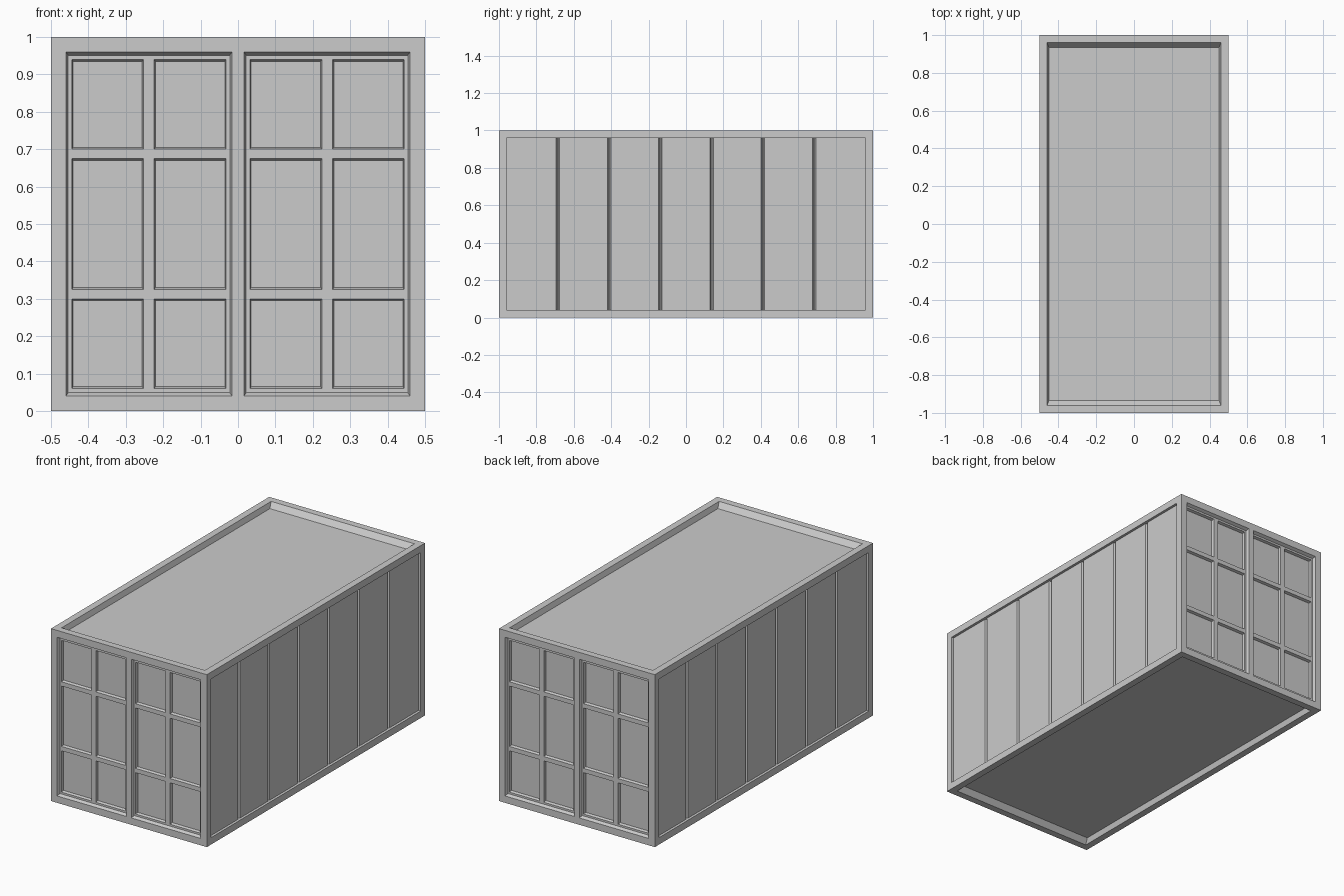
import bpy, bmesh
from mathutils import Vector, Matrix

if "Cube" in bpy.data.objects:
    bpy.data.objects.remove(bpy.data.objects["Cube"])


def face_frame(u, v, origin):
    """Local frame of a box side: u, v in plane, w pointing outwards."""
    u, v = Vector(u), Vector(v)
    m = Matrix((u, v, u.cross(v))).transposed().to_4x4()
    m.translation = Vector(origin)
    return m


def pocket(bm, frame, rect, d0, d1, su, sv):
    """Tapered cutter: opening rect at depth d0, shrunk by su, sv at depth d1."""
    u0, u1, v0, v1 = rect
    rings = []
    for t in (-0.4, 1.0):
        a, b, w = su * t, sv * t, -(d0 + (d1 - d0) * t)
        rings.append([bm.verts.new(frame @ Vector(p)) for p in (
            (u0 + a, v0 + b, w), (u1 - a, v0 + b, w),
            (u1 - a, v1 - b, w), (u0 + a, v1 - b, w))])
    top, low = rings
    bm.faces.new(top)
    bm.faces.new(low[::-1])
    for i in range(4):
        j = (i + 1) % 4
        bm.faces.new((top[i], low[i], low[j], top[j]))


def finish(bm, name, cutter=False):
    bmesh.ops.recalc_face_normals(bm, faces=bm.faces)
    me = bpy.data.meshes.new(name)
    bm.to_mesh(me)
    bm.free()
    ob = bpy.data.objects.new(name, me)
    bpy.context.collection.objects.link(ob)
    if cutter:
        ob.hide_render = True
        ob.display_type = 'WIRE'
    return ob


# container body
bm = bmesh.new()
bmesh.ops.create_cube(bm, size=1, matrix=Matrix.Translation((0, 0, 0.5))
                      @ Matrix.Diagonal((1, 2, 1, 1)))
body = finish(bm, "container_body")

ends = [face_frame((s, 0, 0), (0, 0, 1), (0, -s, 0.5)) for s in (1, -1)]
sides = [face_frame((0, s, 0), (0, 0, 1), (s * 0.5, 0, 0.5)) for s in (1, -1)]
lids = [face_frame((s, 0, 0), (0, 1, 0), (0, 0, z)) for s, z in ((1, 1), (-1, 0))]

panels, details = bmesh.new(), bmesh.new()

# roof and floor recesses
for f in lids:
    pocket(panels, f, (-0.46, 0.46, -0.96, 0.96), 0, 0.03, 0.01, 0.025)

# side panels with vertical grooves
for f in sides:
    pocket(panels, f, (-0.96, 0.96, -0.46, 0.46), 0, 0.015, 0, 0)
    for i in range(6):
        y = (i - 2.5) * 0.274
        pocket(details, f, (y - 0.009, y + 0.009, -0.46, 0.46), 0.015, 0.03, 0.006, 0)

# paired doors, each with two columns and three rows of inset panels
columns = ((-0.444, -0.253), (-0.224, -0.032), (0.032, 0.224), (0.253, 0.444))
rows = ((-0.44, -0.2), (-0.175, 0.175), (0.2, 0.44))
for f in ends:
    for u0, u1 in ((-0.46, -0.016), (0.016, 0.46)):
        pocket(panels, f, (u0, u1, -0.46, 0.46), 0, 0.017, 0.006, 0.009)
    for c in columns:
        for r in rows:
            pocket(details, f, c + r, 0.017, 0.032, 0.003, 0.005)

# carve the panels first, then the finer detail
for bm, name in ((panels, "panel_cutter"), (details, "detail_cutter")):
    mod = body.modifiers.new(name, 'BOOLEAN')
    mod.operation = 'DIFFERENCE'
    mod.solver = 'EXACT'
    mod.object = finish(bm, name, cutter=True)
